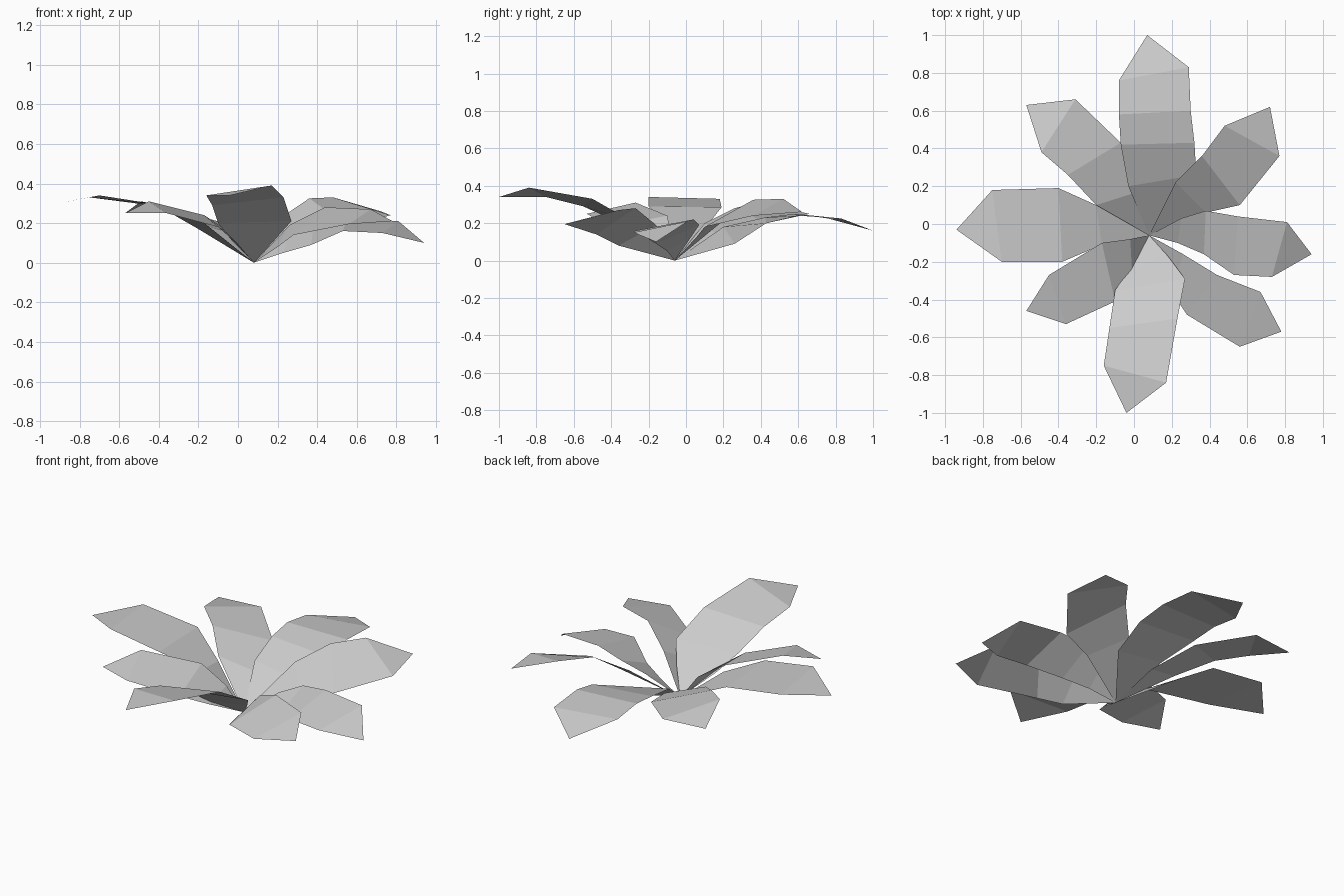
import bpy

# Start without the default cube
default_cube = bpy.data.objects.get("Cube")
if default_cube:
    bpy.data.objects.remove(default_cube, do_unlink=True)

# Single pale grey for the whole plant
leaf_grey = bpy.data.materials.new("leaf_grey")
leaf_grey.use_nodes = True
grey = (0.6, 0.6, 0.6, 1.0)
leaf_grey.diffuse_color = grey
leaf_grey.node_tree.nodes["Principled BSDF"].inputs["Base Color"].default_value = grey

# All leaves grow from this root point (hundredths of a unit)
ROOT = (8, -6, 0)


def leaf(name, left, right, tip):
    """Low-poly blade: two edge paths from the root, joined by quads and a pointed end."""
    points = [ROOT]
    for left_point, right_point in zip(left, right):
        points += [left_point, right_point]
    points.append(tip)
    verts = [tuple(c / 100 for c in point) for point in points]

    # Root triangle, strip of quads, then the tip triangle
    faces = [(0, 2, 1)]
    for i in range(1, len(points) - 3, 2):
        faces.append((i, i + 1, i + 3, i + 2))
    end = len(points) - 1
    faces.append((end - 2, end - 1, end))

    mesh = bpy.data.meshes.new(name)
    mesh.from_pydata(verts, [], faces)
    mesh.materials.append(leaf_grey)
    mesh.update()
    obj = bpy.data.objects.new(name, mesh)
    bpy.context.scene.collection.objects.link(obj)
    return obj


# Long leaves along the main axes
leaf("back_leaf",
     left=[(-3, 20, 18), (-7, 42, 23), (-8, 58, 25), (-8, 76, 22.5)],
     right=[(33, 26, 9), (32, 43, 20), (30, 60, 24), (29, 83, 22.5)],
     tip=(7, 100, 16))

leaf("front_leaf",
     left=[(18, -17, 11), (27, -29, 21), (23, -50, 33), (17, -84, 39)],
     right=[(-3, -25, 11), (-10, -35, 20), (-13, -55, 29), (-16, -75, 34)],
     tip=(-4, -100, 34))

leaf("left_leaf",
     left=[(25, 3, 13), (38, 7, 19), (55, 4, 22), (81, 1, 21)],
     right=[(23, -10, 5), (37, -16, 9), (53, -27, 16), (73, -28, 15)],
     tip=(94, -16, 10))

leaf("right_leaf",
     left=[(-17, -11, 20), (-38, -20, 29), (-70, -20, 34)],
     right=[(-20, 10, 17), (-40, 19, 28.5), (-75, 18, 33)],
     tip=(-94, -3, 29.5))

# Shorter leaves between them
leaf("back_left_leaf",
     left=[(22, 22, 23), (36, 36, 32.5), (48, 52, 33)],
     right=[(38, 6, 13), (56, 10, 18), (77, 36, 24)],
     tip=(72, 62, 26))

leaf("back_right_leaf",
     left=[(-20, 10, 20), (-35, 26, 28), (-49, 38, 31)],
     right=[(2, 17, 13), (-7, 43, 20), (-31, 66, 25)],
     tip=(-57, 63, 25))

leaf("front_left_leaf",
     left=[(26, -16, 19), (44, -27, 28), (67, -36, 27)],
     right=[(20, -36, 8), (28, -48, 14), (56, -65, 19.5)],
     tip=(78, -57, 21))

leaf("front_right_leaf",
     left=[(-2, -8, 14), (-17, -10, 24), (-45, -27, 31)],
     right=[(-1, -26, 10), (-10, -41, 18), (-36, -53, 25)],
     tip=(-57, -46, 25))
